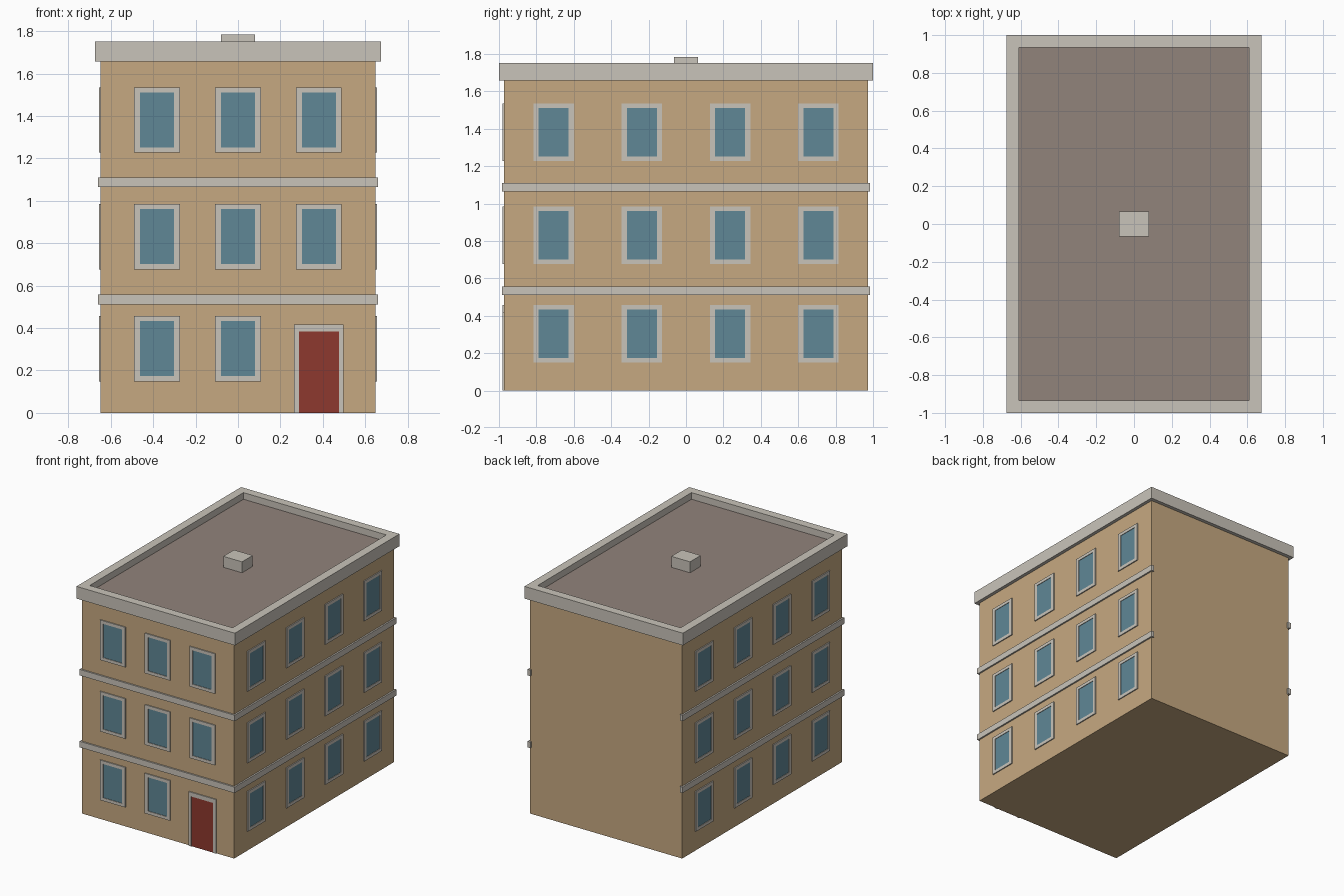
import bpy, bmesh
from math import radians
from mathutils import Matrix, Vector

cube = bpy.data.objects.get("Cube")
if cube:
    bpy.data.objects.remove(cube, do_unlink=True)


def material(name, hex_colour):
    """Flat material from an sRGB hex colour, stored as linear."""
    rgb = [int(hex_colour[i:i + 2], 16) / 255 for i in (0, 2, 4)]
    lin = [((c + 0.055) / 1.055) ** 2.4 for c in rgb] + [1]
    m = bpy.data.materials.new(name)
    m.use_nodes = True
    m.diffuse_color = lin
    m.node_tree.nodes["Principled BSDF"].inputs["Base Color"].default_value = lin
    return m


TAN = material("tan wall", "c6a981")
STONE = material("pale stone", "c9c4ba")
GLASS = material("blue glass", "608796")
RED = material("red door", "8d392e")
ROOF = material("brown roof", "91837b")


def finish(name, bm, mat, matrix):
    bmesh.ops.recalc_face_normals(bm, faces=bm.faces)
    mesh = bpy.data.meshes.new(name)
    bm.to_mesh(mesh)
    bm.free()
    mesh.materials.append(mat)
    obj = bpy.data.objects.new(name, mesh)
    obj.matrix_world = matrix
    bpy.context.collection.objects.link(obj)
    return obj


def box(name, lo, hi, mat, matrix=Matrix()):
    """Box between two opposite corners."""
    lo, hi = Vector(lo), Vector(hi)
    bm = bmesh.new()
    bmesh.ops.create_cube(bm, size=1)
    bmesh.ops.scale(bm, vec=hi - lo, verts=bm.verts)
    bmesh.ops.translate(bm, vec=(lo + hi) / 2, verts=bm.verts)
    return finish(name, bm, mat, matrix)


def ring(name, outer, inner, depth, mat, matrix=Matrix(), open_bottom=False):
    """Mitred rectangular frame; rectangles are (u0, v0, u1, v1)."""
    bm = bmesh.new()
    loops = []
    for u0, v0, u1, v1 in (outer, inner):
        corners = ((u0, v0), (u1, v0), (u1, v1), (u0, v1))
        loops.append([bm.verts.new((u, v, 0)) for u, v in corners])
    a, b = loops
    for i in range(1 if open_bottom else 0, 4):
        j = (i + 1) % 4
        bm.faces.new((a[i], a[j], b[j], b[i]))
    ext = bmesh.ops.extrude_face_region(bm, geom=bm.faces[:], use_keep_orig=True)
    top = [v for v in ext["geom"] if isinstance(v, bmesh.types.BMVert)]
    bmesh.ops.translate(bm, vec=(0, 0, depth), verts=top)
    return finish(name, bm, mat, matrix)


def wall(turn, distance):
    """Wall space: u along the wall, v up, n outwards."""
    return (Matrix.Rotation(radians(turn), 4, "Z")
            @ Matrix.Translation((0, -distance, 0))
            @ Matrix.Rotation(radians(90), 4, "X"))


W, D = 0.648, 0.972            # half width and half depth of the body
WALL_TOP, ROOF_TOP = 1.657, 1.70
FRONT, LEFT, RIGHT = wall(0, D), wall(90, W), wall(-90, W)

# Body, roof deck, parapet and roof hatch
box("building_body", (-W, -D, 0), (W, D, WALL_TOP), TAN)
box("roof_deck", (-0.62, -0.95, WALL_TOP), (0.62, 0.95, ROOF_TOP), ROOF)
ring("parapet", (-0.674, -1, 0.674, 1), (-0.608, -0.935, 0.608, 0.935), 0.094,
     STONE, Matrix.Translation((0, 0, WALL_TOP)))
box("roof_hatch", (-0.08, -0.065, ROOF_TOP), (0.08, 0.065, 1.784), STONE)

# Floor bands on the front and both sides, none at the back
for number, z in enumerate((0.534, 1.087), 1):
    for side, matrix, half in (("front", FRONT, W), ("left", LEFT, D), ("right", RIGHT, D)):
        box(f"{side}_band_{number}", (-half - 0.012, z - 0.023, -0.012),
            (half + 0.012, z + 0.023, 0.012), STONE, matrix)


def window(name, u, v, matrix):
    ring(name + "_frame", (u - 0.108, v - 0.154, u + 0.108, v + 0.154),
         (u - 0.08, v - 0.13, u + 0.08, v + 0.13), 0.008, STONE, matrix)
    box(name + "_glass", (u - 0.08, v - 0.13, 0), (u + 0.08, v + 0.13, 0.004), GLASS, matrix)


# Windows, leaving the front ground-floor bay free for the door
FRONT_BAYS = (-0.382, 0, 0.381)
SIDE_BAYS = (-0.708, -0.236, 0.236, 0.708)
for floor, z in enumerate((0.303, 0.831, 1.381), 1):
    for side, matrix, bays in (("front", FRONT, FRONT_BAYS),
                               ("left", LEFT, SIDE_BAYS), ("right", RIGHT, SIDE_BAYS)):
        for bay, u in enumerate(bays, 1):
            if side == "front" and floor == 1 and u > 0.1:
                continue
            window(f"{side}_window_{floor}_{bay}", u, z, matrix)

# Front door
ring("door_frame", (0.264, 0, 0.498, 0.416), (0.287, 0, 0.475, 0.384), 0.008,
     STONE, FRONT, open_bottom=True)
box("door", (0.287, 0, 0), (0.475, 0.384, 0.004), RED, FRONT)
